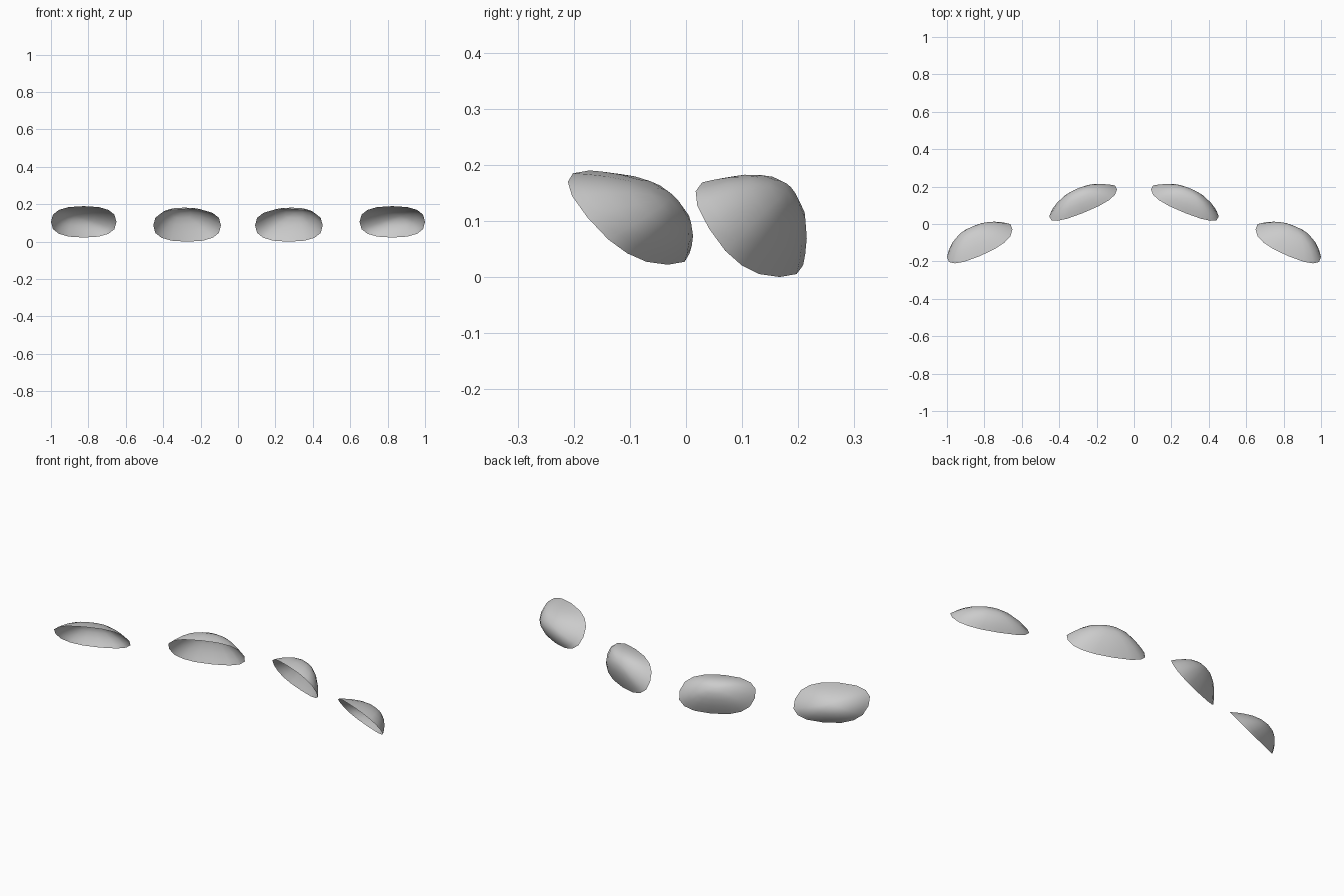
import bpy, bmesh
from math import cos, sin, pi
from mathutils import Vector

if "Cube" in bpy.data.objects:
    bpy.data.objects.remove(bpy.data.objects["Cube"])

SEGMENTS = 16
RINGS = [1.0, 0.9, 0.74, 0.52, 0.27]


def rounded(t):
    # signed power turns a circle into a soft rounded rectangle
    return (1 if t >= 0 else -1) * abs(t) ** 0.8


def shell(name, center, half_w, half_h, slope_x, slope_z, bulge):
    """Open dome: planar tilted rim, bulging backward along one vector."""
    center, bulge = Vector(center), Vector(bulge)
    u = Vector((half_w, slope_x * half_w, 0))
    v = Vector((0, slope_z * half_h, half_h))
    bm = bmesh.new()
    rings = []
    for r in RINGS:
        ring = []
        for i in range(SEGMENTS):
            a = 2 * pi * i / SEGMENTS
            p = center + r * (u * rounded(cos(a)) + v * rounded(sin(a)))
            ring.append(bm.verts.new(p + bulge * (1 - r ** 2.1)))
        rings.append(ring)
    tip = bm.verts.new(center + bulge)
    for i in range(SEGMENTS):
        j = (i + 1) % SEGMENTS
        for lo, hi in zip(rings, rings[1:]):
            bm.faces.new((lo[j], lo[i], hi[i], hi[j]))
        bm.faces.new((rings[-1][j], rings[-1][i], tip))
    for f in bm.faces:
        f.smooth = True
    mesh = bpy.data.meshes.new(name)
    bm.to_mesh(mesh)
    bm.free()
    ob = bpy.data.objects.new(name, mesh)
    bpy.context.collection.objects.link(ob)
    # left-hand copy
    ob.modifiers.new("mirror", 'MIRROR').use_mirror_merge = False
    return ob


# inner pair, set further back
shell("inner_shells", (0.272, 0.113, 0.087), 0.181, 0.087, -0.40, -0.62,
      (0.03, 0.067, 0.066))
# outer pair, further forward
shell("outer_shells", (0.825, -0.102, 0.106), 0.175, 0.084, -0.42, -0.83,
      (0.045, 0.073, 0.032))
